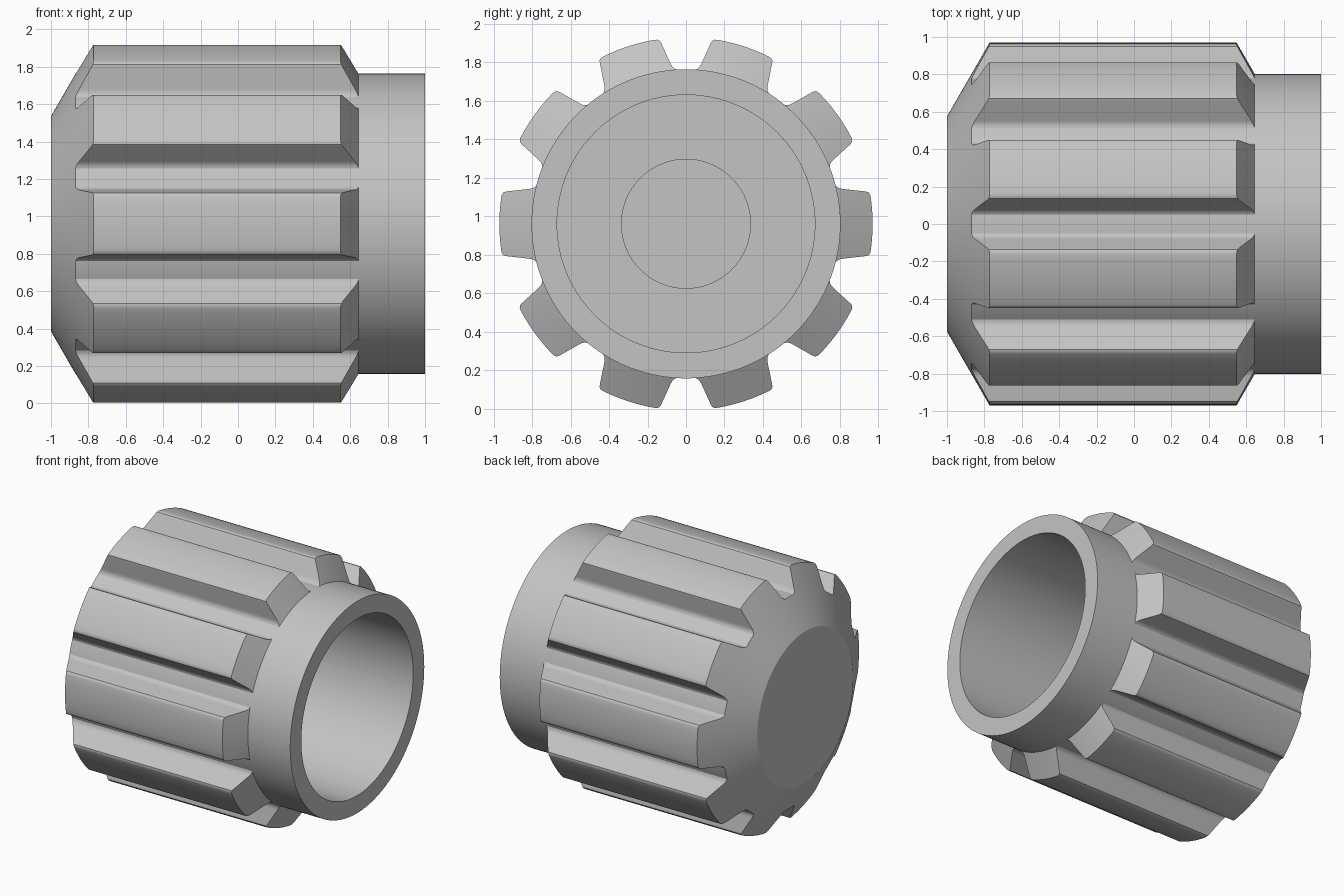
import bpy, bmesh, math

cube = bpy.data.objects.get("Cube")
if cube:
    bpy.data.objects.remove(cube, do_unlink=True)

TEETH = 10
TIP, ROOT, CENTRE_Z = 0.97, 0.803, 0.96
SLOPE = math.sqrt(3)          # both chamfers are 60 degree cones

grey = bpy.data.materials.new("light_grey")
grey.use_nodes = True
grey.diffuse_color = (0.55, 0.55, 0.55, 1)
grey.node_tree.nodes["Principled BSDF"].inputs["Base Color"].default_value = (0.55, 0.55, 0.55, 1)

# Half tooth outline: degrees from the tooth centre, radius
half = [(0, TIP), (3, TIP), (6, TIP), (8.4, TIP), (9.2, 0.968), (9.8, 0.962),
        (10.2, 0.948), (12.5, 0.836), (13, 0.82), (13.6, 0.81), (14.4, ROOT), (16.2, ROOT)]
tooth = half + [(18, ROOT)] + [(36 - a, r) for a, r in reversed(half[1:])]
outline = [(math.radians(a + 36 * i), r) for i in range(TEETH) for a, r in tooth]

bm = bmesh.new()


def ring(points):
    """Ring of vertices around the x axis from (x, radius) pairs."""
    return [bm.verts.new((x, r * math.cos(a), CENTRE_Z + r * math.sin(a)))
            for (a, _), (x, r) in zip(outline, points)]


def circle(x, r):
    return ring([(x, r)] * len(outline))


rings = [
    circle(-1, 0.575),                                              # closed end
    ring([(-1 + (r - 0.575) / SLOPE, r) for _, r in outline]),      # front chamfer
    ring([(0.645 - (r - ROOT) / SLOPE, r) for _, r in outline]),    # rear chamfer
    circle(0.645, ROOT),                                            # collar
    circle(1, ROOT),
    circle(1, 0.67),                                                # wide bore
    circle(-0.35, 0.67),
    circle(-0.35, 0.335),                                           # narrow bore
    circle(-0.75, 0.335),
]
n = len(outline)
for a, b in zip(rings, rings[1:]):
    for i in range(n):
        j = (i + 1) % n
        bm.faces.new((a[i], a[j], b[j], b[i]))
bm.faces.new(rings[0])
bm.faces.new(rings[-1])
bmesh.ops.remove_doubles(bm, verts=bm.verts, dist=0.0005)
bmesh.ops.recalc_face_normals(bm, faces=bm.faces)

mesh = bpy.data.meshes.new("ribbed_knob")
bm.to_mesh(mesh)
bm.free()
mesh.materials.append(grey)
knob = bpy.data.objects.new("ribbed_knob", mesh)
bpy.context.collection.objects.link(knob)

bpy.ops.object.select_all(action="DESELECT")
knob.select_set(True)
bpy.context.view_layer.objects.active = knob
bpy.ops.object.shade_smooth_by_angle(angle=math.radians(25))
